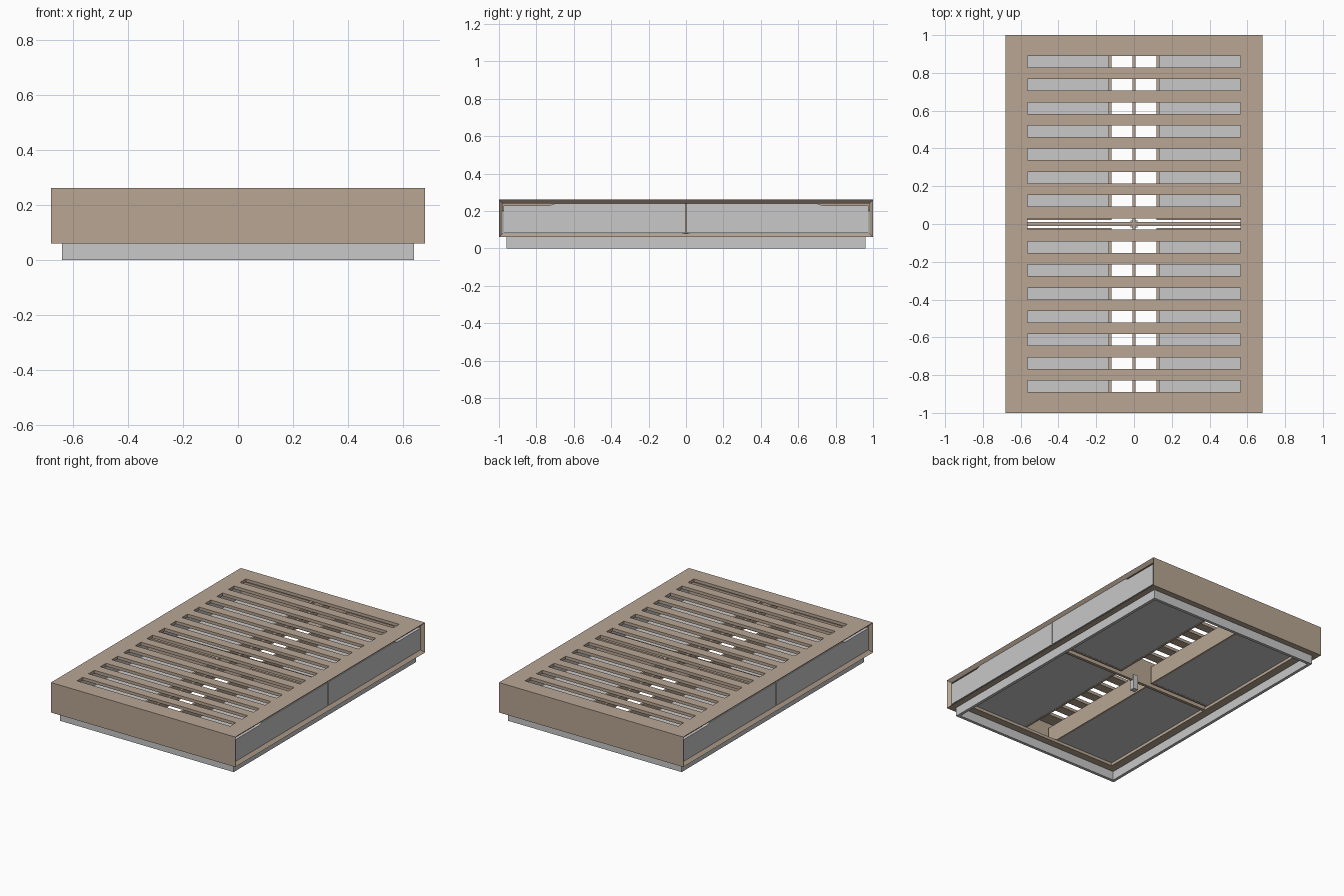
import bpy, bmesh

if "Cube" in bpy.data.objects:
    bpy.data.objects.remove(bpy.data.objects["Cube"])

def material(name, rgb):
    m = bpy.data.materials.new(name)
    m.diffuse_color = (*rgb, 1)
    m.use_nodes = True
    m.node_tree.nodes["Principled BSDF"].inputs["Base Color"].default_value = m.diffuse_color
    return m

WOOD = material("light_wood", (0.48, 0.38, 0.295))
GREY = material("pale_grey", (0.58, 0.58, 0.585))

def loft(name, a, b, mat):
    """Closed solid between two matching rings of points."""
    bm = bmesh.new()
    va, vb = [bm.verts.new(p) for p in a], [bm.verts.new(p) for p in b]
    bm.faces.new(va)
    bm.faces.new(vb)
    n = len(a)
    for i in range(n):
        j = (i + 1) % n
        bm.faces.new((va[i], va[j], vb[j], vb[i]))
    bmesh.ops.recalc_face_normals(bm, faces=bm.faces)
    me = bpy.data.meshes.new(name)
    bm.to_mesh(me)
    bm.free()
    me.materials.append(mat)
    ob = bpy.data.objects.new(name, me)
    bpy.context.collection.objects.link(ob)
    return ob

def rect(x0, x1, y0, y1, z):
    return [(x0, y0, z), (x1, y0, z), (x1, y1, z), (x0, y1, z)]

def box(name, x0, x1, y0, y1, z0, z1, mat):
    return loft(name, rect(x0, x1, y0, y1, z0), rect(x0, x1, y0, y1, z1), mat)

W, L, B, T, t = 0.68, 1.0, 0.06, 0.26, 0.02   # half width, half length, bottom, top, board
IX, IY = 0.565, 0.89                          # inner opening of the top and bottom frames

# Mitred top and bottom frames
for label, zo, zi in (("top", T, T - t), ("bottom", B, B + t)):
    for s in (-1, 1):
        loft(f"{label}_side_board",
             rect(s * IX, s * W, -L, L, zo),
             rect(s * IX, s * (W - t), -L + t, L - t, zi), WOOD)
        loft(f"{label}_end_board",
             rect(-IX, IX, s * IY, s * L, zo),
             rect(-IX, IX, s * IY, s * (L - t), zi), WOOD)

# Mitred end panels
for s in (-1, 1):
    def ring(x, y, z0, z1):
        return [(-x, y, z0), (x, y, z0), (x, y, z1), (-x, y, z1)]
    loft("end_panel", ring(W, s * L, B, T),
         ring(W - t, s * (L - t), B + t, T - t), WOOD)

# Slats
for i in range(14):
    y = (i - 6.5) * 0.1227
    box("slat", -IX, IX, y - 0.031, y + 0.031, T - t, T, WOOD)

# Cross divider, centre rail and centre foot
box("cross_divider", -0.64, 0.64, -0.01, 0.01, 0.065, T - t, WOOD)
box("centre_rail", -0.009, 0.009, -0.98, 0.98, 0.2, T - t, WOOD)
box("centre_foot", -0.018, 0.018, -0.018, 0.018, 0, 0.1, GREY)

# Recessed plinth
for s in (-1, 1):
    box("plinth_side", s * 0.62, s * 0.64, -0.96, 0.96, 0, B, GREY)
    box("plinth_end", -0.62, 0.62, s * 0.94, s * 0.96, 0, B, GREY)

# Four drawers, each with a front that has a finger notch at its outer top corner
for sx in (-1, 1):
    for sy in (-1, 1):
        prof = [(0.003, 0.083), (0.977, 0.083), (0.977, 0.228),
                (0.735, 0.228), (0.70, 0.239), (0.003, 0.239)]
        loft("drawer_front",
             [(sx * 0.645, sy * y, z) for y, z in prof],
             [(sx * 0.664, sy * y, z) for y, z in prof], GREY)
        box("drawer_floor", sx * 0.135, sx * 0.645, sy * 0.035, sy * 0.955, 0.083, 0.093, GREY)
        box("drawer_back", sx * 0.12, sx * 0.135, sy * 0.02, sy * 0.97, 0.082, 0.2, WOOD)
        for y in (0.02, 0.955):
            box("drawer_side", sx * 0.135, sx * 0.645, sy * y, sy * (y + 0.015), 0.082, 0.2, WOOD)
